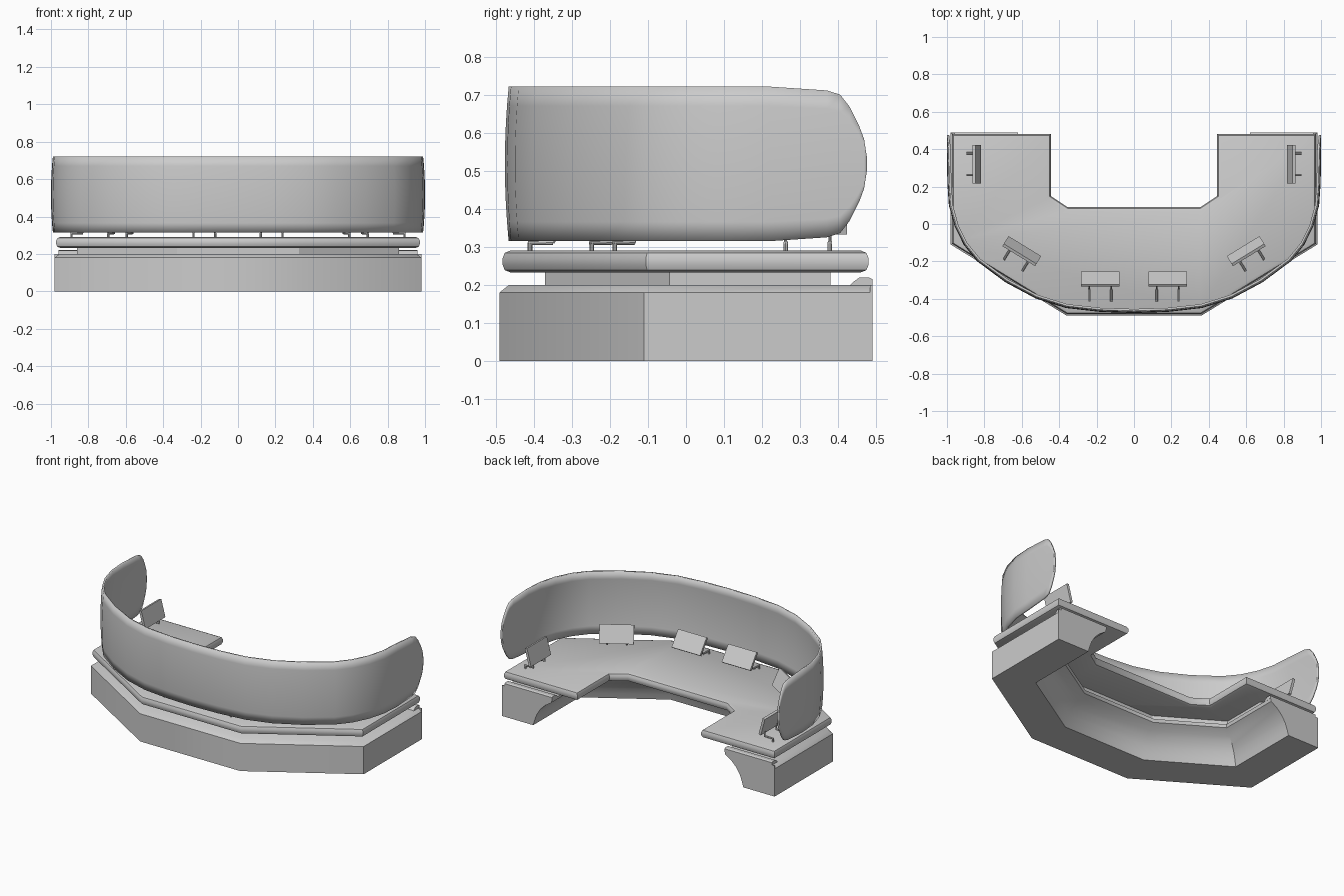
import bpy, bmesh, math
from mathutils import Vector, Matrix

if "Cube" in bpy.data.objects:
    bpy.data.objects.remove(bpy.data.objects["Cube"])

# Outer plan line of the console, from left end round the front to right end
PATH = [(-.98, .49), (-.98, -.11), (-.36, -.49), (.36, -.49), (.98, -.11), (.98, .49)]


def inset(d, path=PATH):
    """Offset the open plan line inwards by d with mitred corners."""
    p = [Vector(q) for q in path]
    dirs = [(b - a).normalized() for a, b in zip(p, p[1:])]
    norms = [Vector((-t.y, t.x)) for t in dirs]
    out = []
    for i, q in enumerate(p):
        a, b = norms[max(i - 1, 0)], norms[min(i, len(norms) - 1)]
        out.append(q + (a + b) * d / (1 + a.dot(b)))
    return out


def finish(name, bm, smooth=None):
    bmesh.ops.recalc_face_normals(bm, faces=bm.faces)
    me = bpy.data.meshes.new(name)
    bm.to_mesh(me)
    bm.free()
    ob = bpy.data.objects.new(name, me)
    bpy.context.collection.objects.link(ob)
    if smooth:
        bpy.ops.object.select_all(action='DESELECT')
        ob.select_set(True)
        bpy.context.view_layer.objects.active = ob
        bpy.ops.object.shade_smooth_by_angle(angle=math.radians(smooth))
    return ob


def sweep(name, profile, end_y, smooth=None):
    """Sweep an (inset, z) profile round the plan line, capped at both ends."""
    path = [(x, end_y if y > 0 else y) for x, y in PATH]
    bm = bmesh.new()
    cols = [[bm.verts.new((q.x, q.y, z)) for q in inset(d, path)] for d, z in profile]
    n = len(profile)
    for i in range(n):
        a, b = cols[i], cols[(i + 1) % n]
        for j in range(len(path) - 1):
            bm.faces.new((a[j], a[j + 1], b[j + 1], b[j]))
    for j in (0, -1):
        bm.faces.new([c[j] for c in cols])
    return finish(name, bm, smooth)


def prism(bm, pts, vec):
    f = bm.faces.new([bm.verts.new(p) for p in pts])
    ext = bmesh.ops.extrude_face_region(bm, geom=[f])['geom']
    bmesh.ops.translate(bm, vec=vec, verts=[v for v in ext if isinstance(v, bmesh.types.BMVert)])


# Base with a concave knee side
COVE = [(.36, .2), (.355, .18), (.31, .15), (.275, .115), (.25, .075), (.235, .035), (.225, 0)]
sweep("base", [(0, 0), (0, .18), (.025, .2)] + COVE, .485, 40)

# Raised end lips of the base
for side, s in (("left", -1), ("right", 1)):
    bm = bmesh.new()
    lip = [(.43, .198), (.44, .208), (.455, .219), (.48, .22), (.49, .215), (.49, .198)]
    prism(bm, [(s * .62, y, z) for y, z in lip], (s * .34, 0, 0))
    finish(f"base_lip_{side}", bm)
    bm = bmesh.new()
    prism(bm, [(s * (.98 - d), .484, z) for d, z in [(0, 0), (0, .2)] + COVE], (0, .006, 0))
    finish(f"base_end_{side}", bm)

# Recessed neck between base and desk
sweep("neck", [(.12, .195), (.12, .24), (.34, .24), (.34, .195)], .38)

# Desk top with chamfered rim
outer = [(p.x, min(p.y, .48)) for p in inset(.008)]
inner = [(.445, .48), (.445, .15), (.355, .09), (-.355, .09), (-.445, .15), (-.445, .48)]
bm = bmesh.new()
prism(bm, [(x, y, .233) for x, y in outer + inner], (0, 0, .057))
rim = [e for e in bm.edges if abs(e.verts[0].co.z - e.verts[1].co.z) < 1e-4]
bmesh.ops.bevel(bm, geom=rim, offset=.02, segments=2, profile=.5, affect='EDGES')
finish("desk_top", bm, 40)

# Curved privacy screen: plan points with half height of each column
half = [(.99, .475, .02), (.99, .468, .065), (.99, .455, .1), (.99, .43, .15), (.99, .405, .182),
        (.99, .37, .193), (.988, .22, .203), (.98, .1, .203), (.95, -.01, .203), (.9, -.11, .203),
        (.83, -.195, .203), (.68, -.305, .203), (.52, -.39, .203), (.36, -.44, .203), (.18, -.46, .203)]
cols = [(-x, y, h) for x, y, h in half] + [(0, -.466, .203)] + half[::-1]
bm = bmesh.new()
ROWS = 8
grid = []
for x, y, h in cols:
    out = Vector((x, min(y, 0) * 2)).normalized()
    col = []
    for i in range(ROWS + 1):
        v = (2 * i / ROWS - 1) * h
        b = .01 * (1 - (v / .203) ** 2)
        col.append(bm.verts.new((x + out.x * b, y + out.y * b, .518 + v)))
    grid.append(col)
for a, b in zip(grid, grid[1:]):
    for i in range(ROWS):
        bm.faces.new((a[i], b[i], b[i + 1], a[i + 1]))
screen = finish("privacy_screen", bm, 40)
mod = screen.modifiers.new("thickness", 'SOLIDIFY')
mod.thickness = .012
mod.offset = 0 if screen.data.polygons[0].normal.x == 0 else -1
if screen.data.polygons[len(screen.data.polygons) // 2].normal.y > 0:
    mod.offset = 1


def rod(bm, a, b, r):
    a, b = Vector(a), Vector(b)
    rot = (b - a).to_track_quat('Z', 'Y').to_matrix().to_4x4()
    bmesh.ops.create_cone(bm, cap_ends=True, segments=8, radius1=r, radius2=r,
                          depth=(b - a).length, matrix=Matrix.Translation((a + b) / 2) @ rot)


def monitor(name, x, y, outward, tilt, reach):
    """Tilted display on two short arms; local +y points to the outside."""
    place = Matrix.Translation((x, y, 0)) @ Matrix.Rotation(math.atan2(-outward[0], outward[1]), 4, 'Z')
    bm = bmesh.new()
    bmesh.ops.create_cube(bm, size=1, matrix=Matrix.Translation((0, 0, .39))
                          @ Matrix.Rotation(-math.radians(tilt), 4, 'X')
                          @ Matrix.Diagonal((.205, .016, .115, 1)))
    finish(name, bm).matrix_world = place
    bm = bmesh.new()
    for s in (-.058, .058):
        rod(bm, (s, reach, .285), (s, reach, .312), .006)
        rod(bm, (s, reach + .005, .31), (s, reach - .06, .311), .006)
        rod(bm, (s, reach - .06, .311), (s, 0, .385), .004)
    finish(name + "_arms", bm, 40).matrix_world = place


# Six monitors, mirrored left and right
for side, s in (("left", -1), ("right", 1)):
    monitor(f"front_monitor_{side}", s * .18, -.295, (0, -1), 36, .115)
    monitor(f"corner_monitor_{side}", s * .6, -.145, (s * .52, -.85), 25, .085)
    monitor(f"side_monitor_{side}", s * .84, .32, (s, 0), 15, .05)
